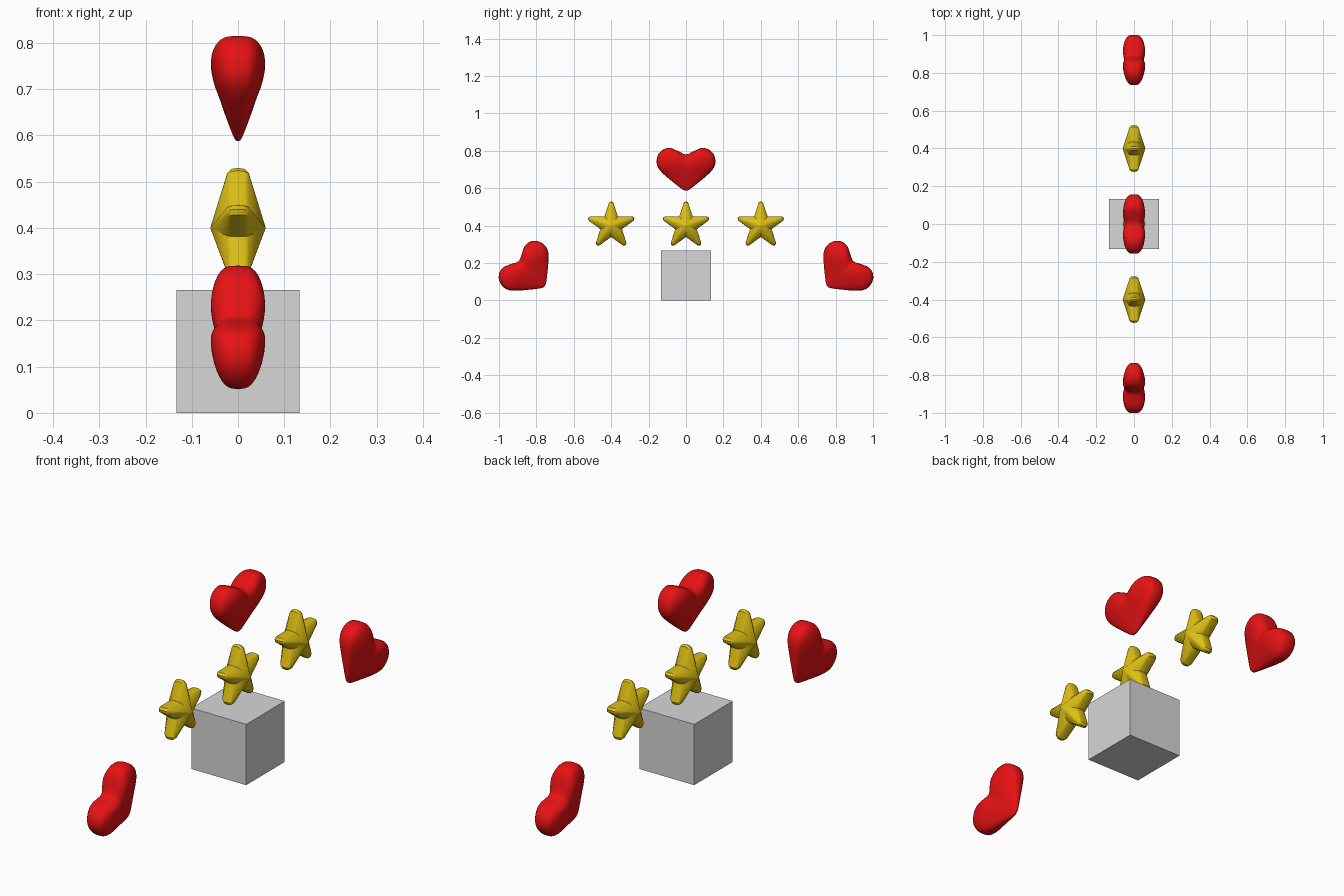
import bpy, bmesh, math
from mathutils import Matrix, Vector

if "Cube" in bpy.data.objects:
    bpy.data.objects.remove(bpy.data.objects["Cube"])


def material(name, rgb):
    m = bpy.data.materials.new(name)
    m.diffuse_color = (*rgb, 1.0)
    m.use_nodes = True
    m.node_tree.nodes["Principled BSDF"].inputs["Base Color"].default_value = m.diffuse_color
    return m


RED = material("red", (0.8, 0.006, 0.007))
GOLD = material("gold", (0.72, 0.52, 0.007))
GREY = material("light_grey", (0.68, 0.68, 0.68))


def finish(bm, name, mat, location, tilt=0.0, sharp=None):
    bmesh.ops.recalc_face_normals(bm, faces=bm.faces)
    mesh = bpy.data.meshes.new(name)
    bm.to_mesh(mesh)
    bm.free()
    mesh.materials.append(mat)
    if sharp is not None:
        mesh.shade_smooth()
        mesh.set_sharp_from_angle(angle=math.radians(sharp))
    ob = bpy.data.objects.new(name, mesh)
    ob.location = location
    ob.rotation_euler.x = tilt
    bpy.context.collection.objects.link(ob)


def loft(rings, pole_a, pole_b):
    """Skin a stack of closed rings and close both ends with a fan."""
    bm = bmesh.new()
    rows = [[bm.verts.new(p) for p in ring] for ring in rings]
    n = len(rows[0])
    for a, b in zip(rows, rows[1:]):
        for i in range(n):
            j = (i + 1) % n
            bm.faces.new((a[i], a[j], b[j], b[i]))
    for row, pole in ((rows[0], pole_a), (rows[-1], pole_b)):
        v = bm.verts.new(pole)
        for i in range(n):
            bm.faces.new((row[i], row[(i + 1) % n], v))
    return bm


# Half of the heart outline as (y, z), from the tip up to the notch
HALF = [(0, 0), (0.02, 0.006), (0.08, 0.053), (0.13, 0.097), (0.152, 0.128),
        (0.157, 0.16), (0.147, 0.195), (0.12, 0.22), (0.083, 0.227),
        (0.04, 0.209), (0, 0.192)]


def heart_outline(steps=3):
    pts = [Vector(p) for p in HALF + [(-y, z) for y, z in HALF[-2:0:-1]]]
    n, out = len(pts), []
    for i in range(n):
        a, b, c, d = (pts[(i + k) % n] for k in (-1, 0, 1, 2))
        for s in range(steps):
            t = s / steps
            out.append(0.5 * (2 * b + (c - a) * t
                              + (2 * a - 5 * b + 4 * c - d) * t ** 2
                              + (3 * b - a - 3 * c + d) * t ** 3))
    return out


def thickness(y, z):
    """Half depth: thin at the tip, full in the lobes, dented between them."""
    a, top, k = 0.014 + 0.33 * z, 0.066, 0.015
    h = max(k - abs(a - top), 0) / k
    t = min(a, top) - h * h * k / 4
    return t * (1 - 0.14 * math.exp(-(y / 0.035) ** 2) * min(1, z / 0.15))


def heart(name, location, tilt=0.0, count=24):
    outline, centre, rings = heart_outline(), Vector((0, 0.125)), []
    for r in range(1, count):
        phi = math.pi * r / count
        c = math.cos(phi)
        depth = math.copysign(abs(c) ** 0.6, c) if abs(c) > 1e-6 else 0
        ring = []
        for p in outline:
            q = centre + (p - centre) * math.sin(phi)
            ring.append((depth * thickness(*q), q.x, q.y))
        rings.append(ring)
    x = thickness(*centre)
    bm = loft(rings, (x, 0, centre.y), (-x, 0, centre.y))
    finish(bm, name, RED, location, tilt, 80)


def star(name, location):
    # Five blunted points with valleys between
    outline = []
    for i in range(5):
        turn = Matrix.Rotation(i * math.tau / 5, 2)
        valley = Matrix.Rotation(math.pi / 5, 2) @ Vector((0, 0.061))
        for p in ((0.011, 0.124), (0, 0.13), (-0.011, 0.124), valley):
            outline.append(turn @ Vector(p))
    rings = [[(x, p.x * s, p.y * s) for p in outline]
             for x, s in ((0.023, 0.92), (0.015, 0.98), (0, 1.0),
                          (-0.015, 0.98), (-0.023, 0.92))]
    finish(loft(rings, (0.06, 0, 0), (-0.06, 0, 0)), name, GOLD, location,
           sharp=32)


# Block in the middle
SIDE = 0.266
block = bmesh.new()
bmesh.ops.create_cube(block, size=SIDE)
finish(block, "block", GREY, (0, 0, SIDE / 2))

# Row of stars
for label, y in (("front", -0.4), ("middle", 0), ("back", 0.4)):
    star(label + "_star", (0, y, 0.4))

# Upright heart on top, and two leaning outward at the ends
heart("top_heart", (0, 0, 0.588))
for label, side in (("front", -1), ("back", 1)):
    heart(label + "_heart", (0, side * 0.758, 0.075), -side * math.pi / 4)
